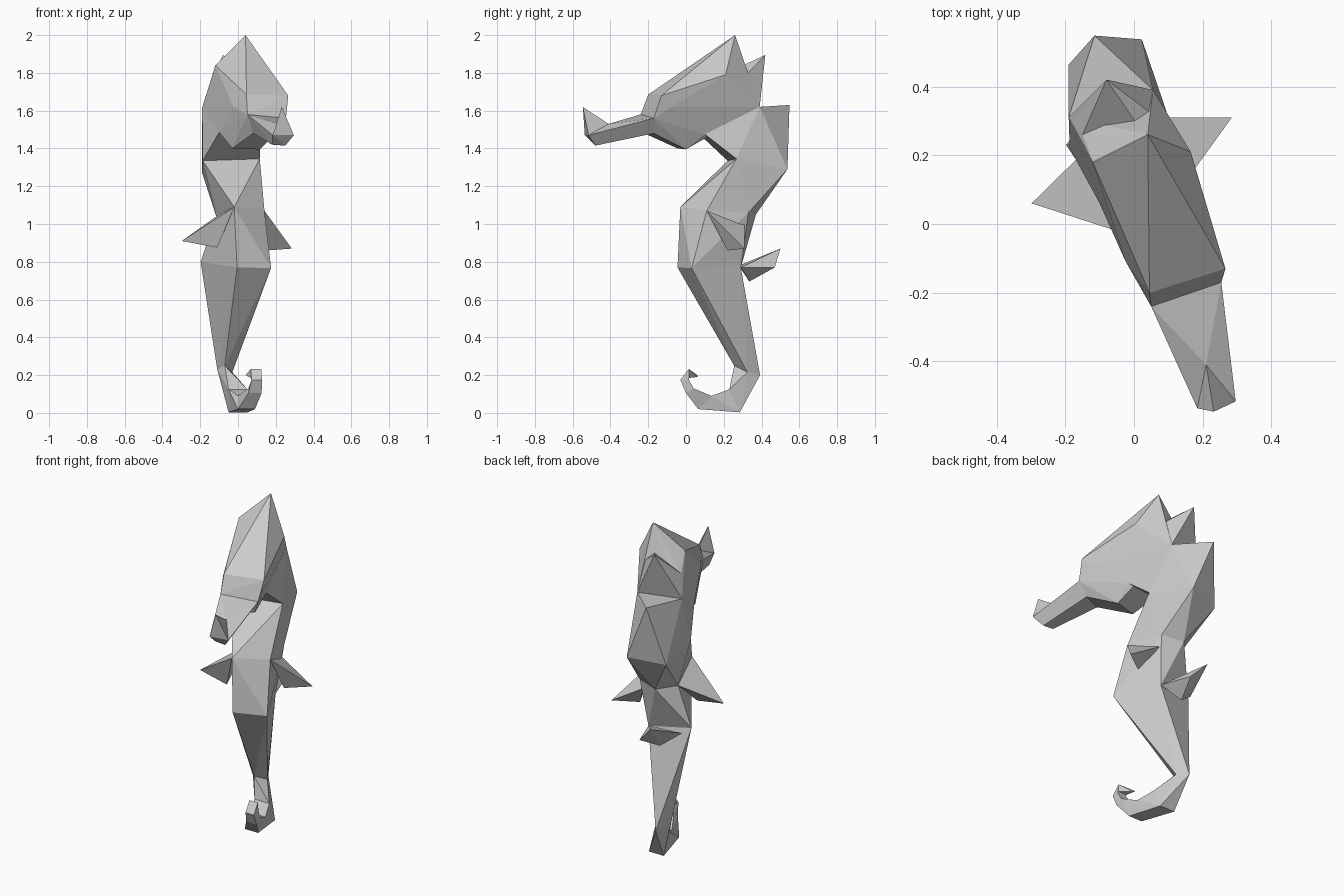
import bpy
import bmesh

cube = bpy.data.objects.get("Cube")
if cube:
    bpy.data.objects.remove(cube, do_unlink=True)

grey = bpy.data.materials.new("plain grey")
grey.use_nodes = True
grey.diffuse_color = (0.6, 0.6, 0.6, 1)
grey.node_tree.nodes["Principled BSDF"].inputs["Base Color"].default_value = grey.diffuse_color


def facet_part(name, *groups):
    """Make one faceted convex part spanning the given groups of corners."""
    corners = {tuple(point) for group in groups for point in group}
    bm = bmesh.new()
    for corner in sorted(corners):
        bm.verts.new(corner)
    result = bmesh.ops.convex_hull(bm, input=bm.verts[:])
    spare = {g for g in result["geom_interior"] + result["geom_unused"]
             if isinstance(g, bmesh.types.BMVert)}
    bmesh.ops.delete(bm, geom=list(spare), context="VERTS")
    bmesh.ops.recalc_face_normals(bm, faces=bm.faces[:])
    mesh = bpy.data.meshes.new(name)
    bm.to_mesh(mesh)
    bm.free()
    mesh.materials.append(grey)
    part = bpy.data.objects.new(name, mesh)
    bpy.context.collection.objects.link(part)
    return part


def tail_ring(x, half_width, outer, inner):
    """Four corners of a tail section; outer and inner are (y, z)."""
    return [(x + side * half_width, y, z) for side in (-1, 1) for y, z in (outer, inner)]


# Head corners shared between neighbouring parts
crest_tip = (.04, .26, 2)
crest_right, crest_left = (-.12, .18, 1.84), (.165, .21, 1.79)
nape_left, nape_right = (.125, .265, 1.735), (-.15, .26, 1.74)
brow = [(.045, -.2, 1.685), (.266, -.13, 1.68)]
snout_base = [(.05, -.24, 1.58), (.254, -.17, 1.56), (.08, -.22, 1.48), (.2, -.17, 1.48)]
cheeks = [(-.025, -.108, 1.62), (.24, -.08, 1.62)]
chin = [(-.03, -.045, 1.4), (.116, 0, 1.395)]
jaw_back = [(-.1, .06, 1.485), (.12, .1, 1.475)]

# Nose corners
nose_bridge = (.21, -.41, 1.53)
nostrils = [(.184, -.536, 1.47), (.296, -.516, 1.47)]
nose_under = [(.18, -.48, 1.42), (.25, -.48, 1.415)]
nose_tip = (.232, -.546, 1.62)

# Body rings
shoulders = [(.055, .39, 1.62), (-.19, .31, 1.615)]
hump_tip = (-.115, .548, 1.63)
throat = [(-.187, .22, 1.335), (.115, .267, 1.345)]
hump_low = [(.023, .537, 1.29), (-.19, .464, 1.27)]
chest_front, chest_left = (-.02, -.03, 1.09), (.14, .11, 1.07)
chest_back, chest_right = (.08, .33, 1.06), (-.115, .24, 1.04)
chest = [chest_front, chest_left, chest_back, chest_right]
spine = (-.05, .37, 1.05)
waist_back, waist_right = (.05, .29, .77), (-.198, .23, .8)
waist = [(-.005, -.045, .77), (.175, .03, .767), waist_back, waist_right]
ankle = [(-.07, .255, .25), (-.03, .325, .215), (-.07, .392, .2), (-.11, .3, .23)]

# Head, snout and crest spike
facet_part("head", [crest_tip, crest_right, crest_left, nape_left, nape_right],
           brow, snout_base, cheeks, chin, jaw_back, shoulders)
facet_part("snout", snout_base, [nose_bridge], nostrils, nose_under)
facet_part("nose", [nose_bridge, nose_tip], nostrils)
facet_part("crest_spike", [(-.08, .42, 1.895), nape_left, nape_right, (.03, .26, 1.82)], shoulders)

# Neck and body
facet_part("neck", jaw_back, shoulders, [hump_tip], throat, hump_low)
facet_part("upper_body", throat, hump_low, chest, [spine])
facet_part("belly", chest, waist)
facet_part("spine_ridge", [spine, chest_back, chest_right, waist_back, waist_right])
facet_part("lower_body", waist, ankle)

# Fins
facet_part("left_fin", [chest_left, (.285, .31, .87), (.155, .22, .86), (.07, .31, 1)])
facet_part("right_fin", [chest_front, chest_right, (-.298, .06, .91), (-.11, .05, .875)])
facet_part("back_fin", [waist_back, (-.17, .28, .78), (-.06, .335, .695),
                        (-.11, .5, .87), (-.015, .47, .77)])

# Curled tail, section by section
tail_rings = [
    ankle,
    tail_ring(0, .05, (.285, .003), (.23, .125)),
    tail_ring(.045, .045, (.065, .02), (.135, .09)),
    tail_ring(.09, .035, (0, .105), (.04, .13)),
    tail_ring(.1, .028, (-.03, .175), (.015, .175)),
    tail_ring(.095, .028, (.015, .232), (.015, .185)),
    [(.04, .06, .2), (.06, .06, .19)],
]
for number, (start, end) in enumerate(zip(tail_rings, tail_rings[1:]), 1):
    facet_part(f"tail_section_{number}", start, end)
